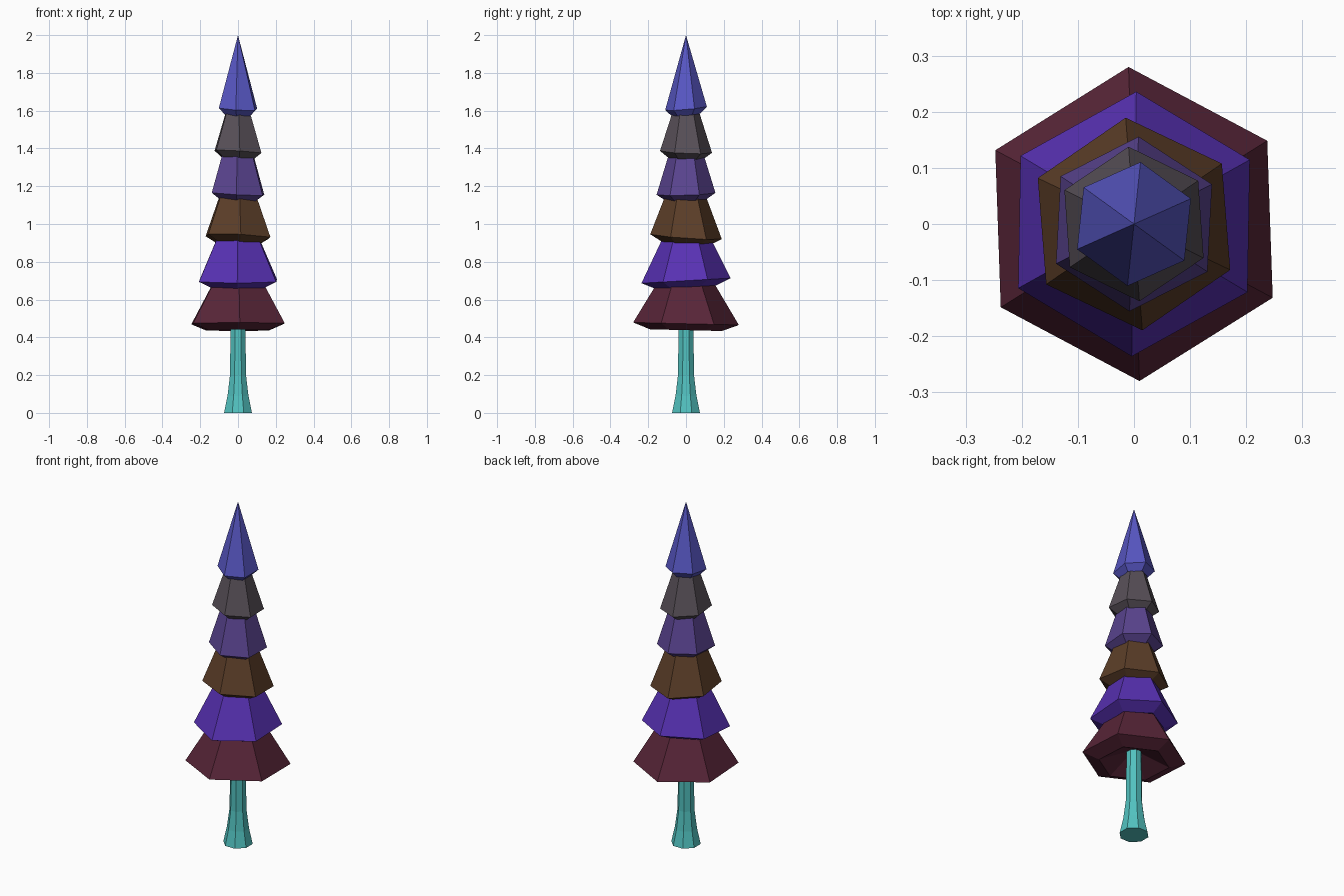
import bpy, bmesh, math

if "Cube" in bpy.data.objects:
    bpy.data.objects.remove(bpy.data.objects["Cube"])


def material(name, rgb):
    # display colour (0-255) to linear
    linear = [((c / 255 + 0.055) / 1.055) ** 2.4 for c in rgb] + [1]
    mat = bpy.data.materials.new(name)
    mat.use_nodes = True
    mat.diffuse_color = linear
    mat.node_tree.nodes["Principled BSDF"].inputs["Base Color"].default_value = linear
    return mat


def lathe(name, profile, sides, turn, mat, tilt=(0, 0), pivot=0):
    """Faceted solid from (radius, z) rings; radius 0 makes a point."""
    bm = bmesh.new()
    rings = []
    for radius, z in profile:
        count = sides if radius > 0 else 1
        ring = []
        for i in range(count):
            a = math.radians(turn) + 2 * math.pi * i / sides
            x, y = radius * math.cos(a), radius * math.sin(a)
            # the tilt fades out at the tip so it stays centred
            ring.append(bm.verts.new((x, y, z + tilt[0] * x + tilt[1] * y)))
        rings.append(ring)
    for low, high in zip(rings, rings[1:]):
        for i in range(sides):
            j = (i + 1) % sides
            quad = [low[i % len(low)], low[j % len(low)],
                    high[j % len(high)], high[i % len(high)]]
            bm.faces.new(list(dict.fromkeys(quad)))
    for ring in (rings[0], rings[-1]):
        if len(ring) > 1:
            bm.faces.new(ring)
    bmesh.ops.recalc_face_normals(bm, faces=bm.faces)
    mesh = bpy.data.meshes.new(name)
    bm.to_mesh(mesh)
    bm.free()
    mesh.materials.append(mat)
    obj = bpy.data.objects.new(name, mesh)
    bpy.context.collection.objects.link(obj)
    return obj


# Flared trunk
lathe("trunk", [(0.08, 0), (0.06, 0.09), (0.046, 0.2), (0.041, 0.56)], 8, 22.5,
      material("teal", (82, 194, 192)))

# Foliage tiers: name, colour name, colour, rim radius, rim z, top radius, top z, turn, tilt
tiers = [
    ("bottom_tier", "maroon", (88, 37, 56), 0.28, 0.472, 0.155, 0.68, 2, (0, -0.024)),
    ("second_tier", "violet", (88, 49, 180), 0.236, 0.70, 0.127, 0.925, -1, (0, 0.057)),
    ("third_tier", "brown", (92, 62, 40), 0.19, 0.933, 0.107, 1.15, 4.5, (-0.047, -0.07)),
    ("fourth_tier", "dusky purple", (90, 68, 144), 0.156, 1.16, 0.09, 1.375, -3, (-0.055, 0.035)),
    ("fifth_tier", "warm grey", (88, 80, 88), 0.138, 1.382, 0.068, 1.60, 4, (-0.065, -0.04)),
    ("top_tier", "blue", (88, 87, 196), 0.111, 1.612, 0, 2.0, -6, (-0.055, 0.09)),
]
for name, colour, rgb, rim, z, top, top_z, turn, tilt in tiers:
    # hollow underside, lower lip, wide rim, then the sloping top
    profile = [(0, z + 0.05), (rim * 0.68, z - 0.034), (rim, z), (top, top_z)]
    lathe(name, profile, 6, 30 + turn, material(colour, rgb), tilt)
